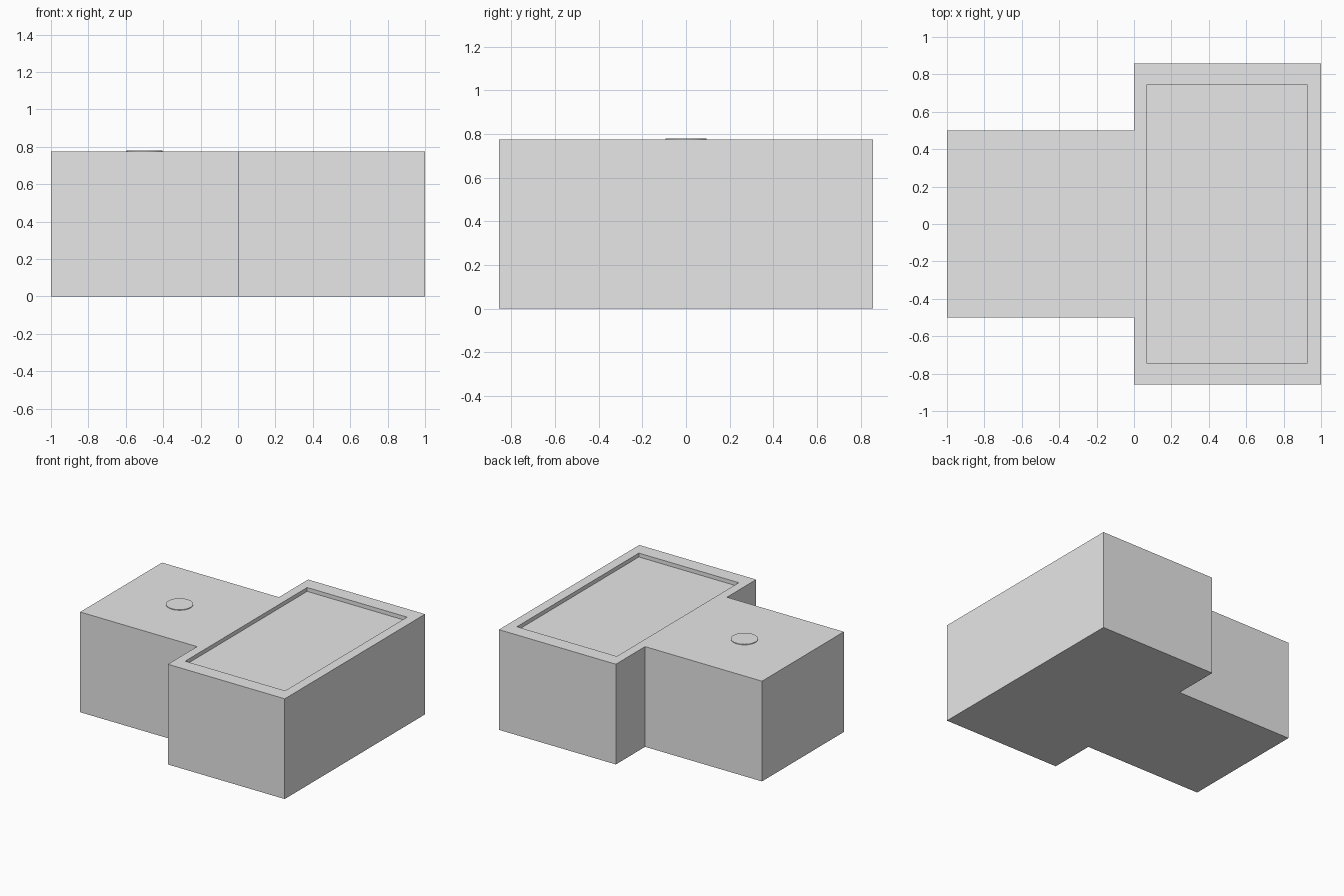
import bpy
import bmesh

cube = bpy.data.objects.get("Cube")
if cube:
    bpy.data.objects.remove(cube, do_unlink=True)

HEIGHT = 0.775

grey = bpy.data.materials.new("light grey")
grey.use_nodes = True
grey.diffuse_color = (0.8, 0.8, 0.8, 1)
grey.node_tree.nodes["Principled BSDF"].inputs["Base Color"].default_value = (0.8, 0.8, 0.8, 1)


def extruded(name, outline, bottom, top):
    """Closed prism raised from a flat outline."""
    bm = bmesh.new()
    face = bm.faces.new([bm.verts.new((x, y, bottom)) for x, y in outline])
    raised = bmesh.ops.extrude_face_region(bm, geom=[face])["geom"]
    verts = [v for v in raised if isinstance(v, bmesh.types.BMVert)]
    bmesh.ops.translate(bm, verts=verts, vec=(0, 0, top - bottom))
    bmesh.ops.recalc_face_normals(bm, faces=bm.faces)
    mesh = bpy.data.meshes.new(name)
    bm.to_mesh(mesh)
    bm.free()
    mesh.materials.append(grey)
    obj = bpy.data.objects.new(name, mesh)
    bpy.context.collection.objects.link(obj)
    return obj


# Building block: wide hall with a narrower wing, mirrored about y = 0
half = [(-1, -0.5), (0, -0.5), (0, -0.857), (1, -0.857)]
outline = half + [(x, -y) for x, y in reversed(half)]
building = extruded("building_block", outline, 0, HEIGHT)

# Shallow roof recess inside the hall parapet
recess = [(0.07, -0.745), (0.925, -0.745), (0.925, 0.745), (0.07, 0.745)]
cutter = extruded("roof_recess_cutter", recess, HEIGHT - 0.03, HEIGHT + 0.1)
cutter.hide_render = True
cut = building.modifiers.new("roof_recess", 'BOOLEAN')
cut.operation = 'DIFFERENCE'
cut.solver = 'EXACT'
cut.object = cutter
bpy.context.view_layer.objects.active = building
bpy.ops.object.modifier_apply(modifier=cut.name)
bpy.data.objects.remove(cutter, do_unlink=True)

# Low round cap on the wing roof
bpy.ops.mesh.primitive_cylinder_add(vertices=32, radius=0.095, depth=0.008,
                                    location=(-0.5, 0, HEIGHT + 0.001))
cap = bpy.context.object
cap.name = "roof_cap"
cap.data.materials.append(grey)
bpy.ops.object.shade_smooth_by_angle()
